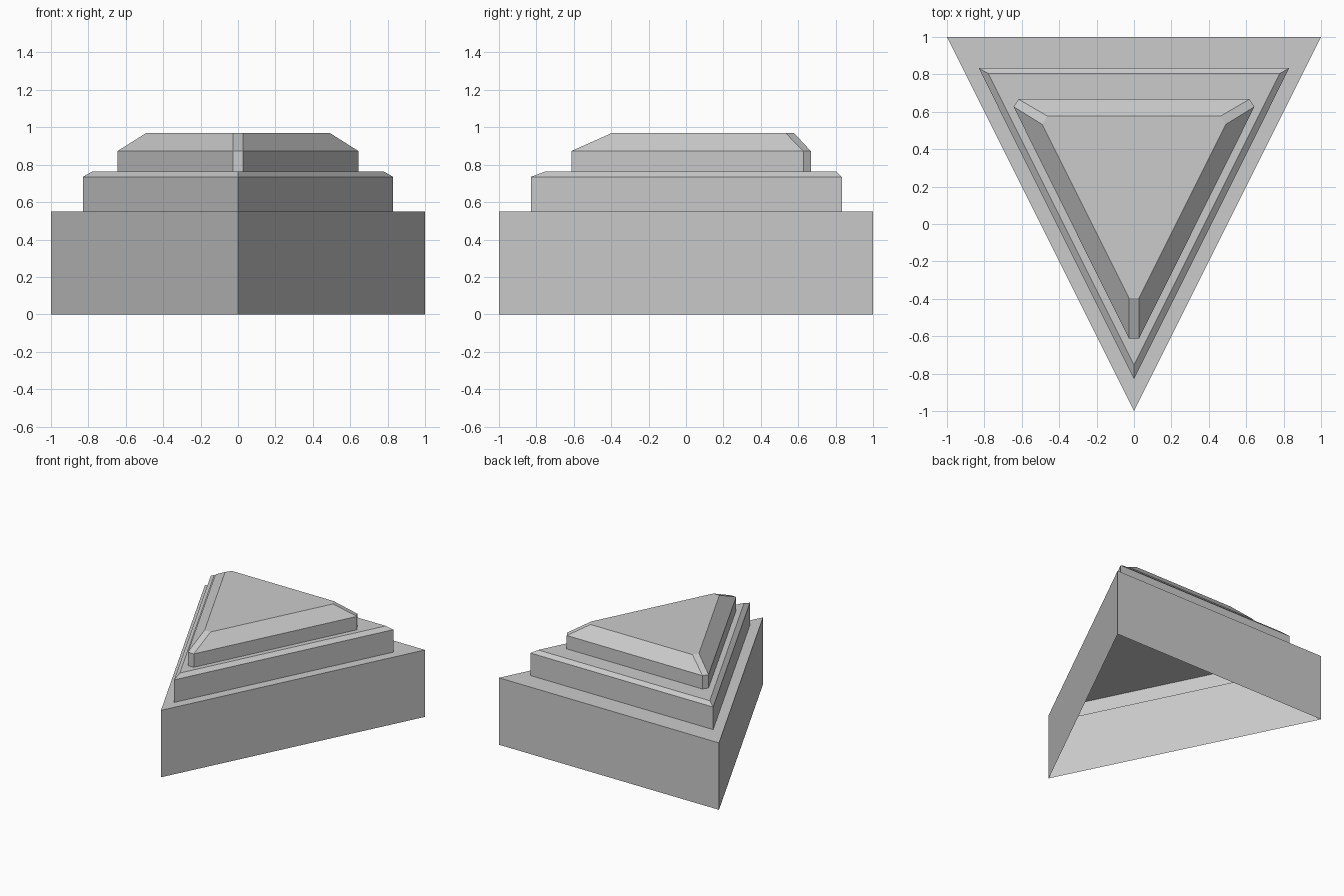
import bpy
import bmesh

if "Cube" in bpy.data.objects:
    bpy.data.objects.remove(bpy.data.objects["Cube"])


def mirrored(half):
    """Close a right-hand half outline by mirroring it across x = 0."""
    return half + [(-x, y) for x, y in reversed(half) if x > 0]


def tier(name, layers):
    """Open-bottomed shell lofted through (half outline, z) layers, capped on top."""
    bm = bmesh.new()
    rings = [[bm.verts.new((x, y, z)) for x, y in mirrored(half)] for half, z in layers]
    for low, high in zip(rings, rings[1:]):
        for i in range(len(low)):
            j = (i + 1) % len(low)
            bm.faces.new((low[i], low[j], high[j], high[i]))
    bm.faces.new(rings[-1])
    mesh = bpy.data.meshes.new(name)
    bm.to_mesh(mesh)
    bm.free()
    obj = bpy.data.objects.new(name, mesh)
    bpy.context.collection.objects.link(obj)
    return obj


# Half outlines, anticlockwise from the front point
base = [(0, -1), (1, 1)]
step = [(0, -0.83), (0.83, 0.833)]
step_top = [(0, -0.755), (0.78, 0.805)]
cap = [(0.027, -0.613), (0.644, 0.627), (0.617, 0.667)]
cap_top = [(0.027, -0.395), (0.49, 0.532), (0.463, 0.577)]

# Wide triangular base
tier("base_tier", [(base, 0), (base, 0.55)])

# Middle step, sunk through the top of the base
tier("middle_tier", [(step, 0.435), (step, 0.735), (step_top, 0.763)])

# Top cap with clipped corners and a broad chamfer
tier("top_cap", [(cap, 0.66), (cap, 0.873), (cap_top, 0.97)])
